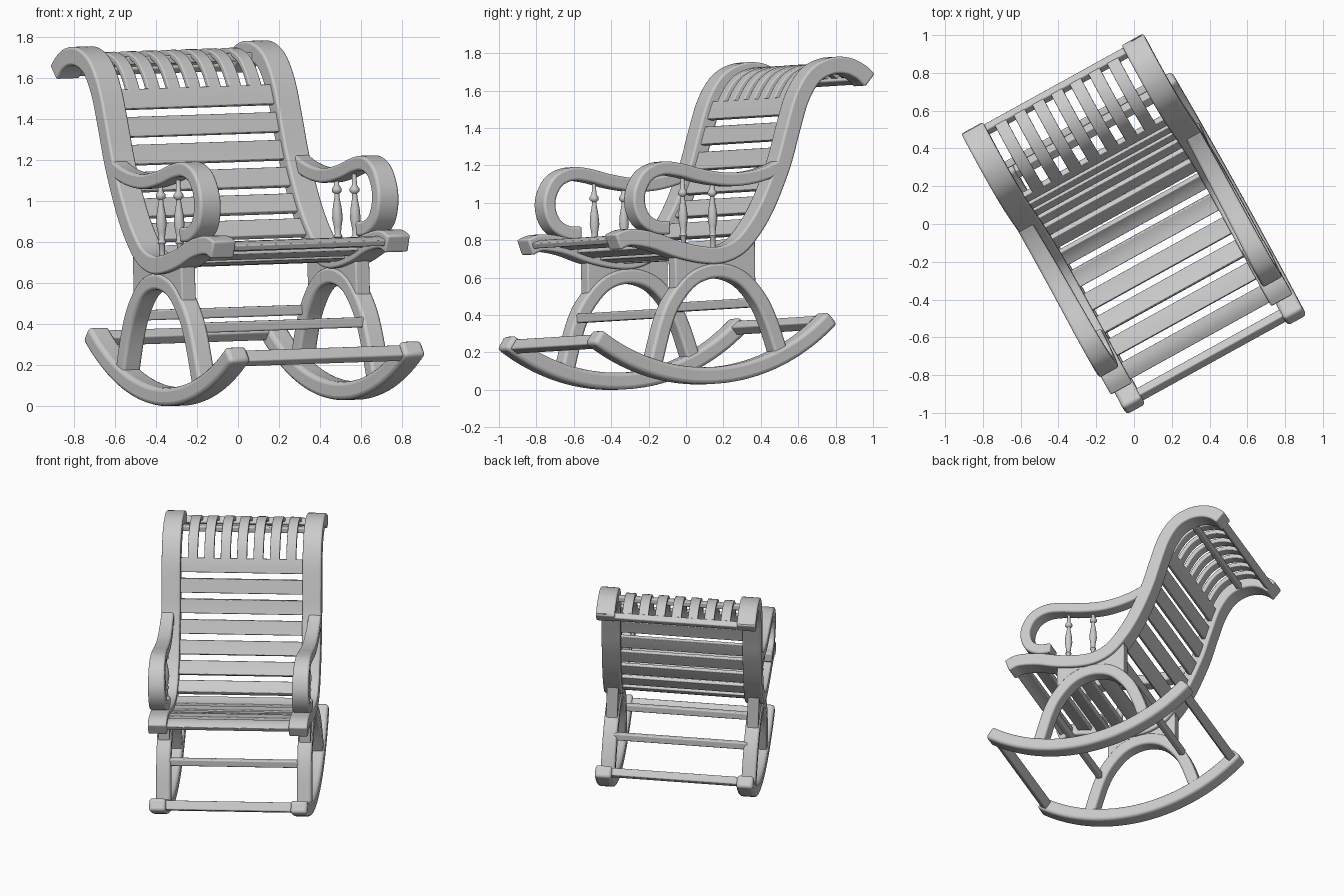
import bpy, bmesh, math
from mathutils import Vector, Matrix

if "Cube" in bpy.data.objects:
    bpy.data.objects.remove(bpy.data.objects["Cube"])

# chair frame: s = across, v = toward the back, z = up; turned and slightly rolled
PIVOT = Vector((0, 0, 1.0))
PLACE = (Matrix.Rotation(math.radians(28.9), 4, 'Z') @ Matrix.Translation(PIVOT)
         @ Matrix.Rotation(-0.03, 4, 'Y') @ Matrix.Translation(-PIVOT))


def finish(bm, name, bevel=0.0, angle=40):
    bmesh.ops.recalc_face_normals(bm, faces=bm.faces)
    bm.transform(PLACE)
    me = bpy.data.meshes.new(name)
    bm.to_mesh(me)
    bm.free()
    ob = bpy.data.objects.new(name, me)
    bpy.context.collection.objects.link(ob)
    bpy.ops.object.select_all(action='DESELECT')
    ob.select_set(True)
    bpy.context.view_layer.objects.active = ob
    if bevel:
        b = ob.modifiers.new("rounded_edges", 'BEVEL')
        b.width, b.segments, b.limit_method = bevel, 3, 'ANGLE'
        b.angle_limit = math.radians(50)
    bpy.ops.object.shade_smooth_by_angle(angle=math.radians(angle))
    return ob


def smooth(points, n=6):
    """Catmull-Rom curve through (v, z) points."""
    p = [Vector(q) for q in points]
    p = [2 * p[0] - p[1]] + p + [2 * p[-1] - p[-2]]
    out = []
    for a, b, c, d in zip(p, p[1:], p[2:], p[3:]):
        for k in range(n):
            t = k / n
            out.append(0.5 * (2 * b + (c - a) * t + (2 * a - 5 * b + 4 * c - d) * t * t
                              + (3 * b - a - 3 * c + d) * t ** 3))
    return out + [p[-2]]


def ribbon(name, path, s0, s1, thick, bevel=0.0, s0_end=None, s1_end=None):
    """Rectangular section swept along a (v, z) path, from s0 to s1 across."""
    bm = bmesh.new()
    rings = []
    n = len(path)
    for i, p in enumerate(path):
        t = (path[min(i + 1, n - 1)] - path[max(i - 1, 0)]).normalized()
        off = Vector((-t.y, t.x)) * thick / 2
        f = i / (n - 1)
        a = s0 + f * ((s0 if s0_end is None else s0_end) - s0)
        b = s1 + f * ((s1 if s1_end is None else s1_end) - s1)
        rings.append([bm.verts.new((s, *(p + k * off)))
                      for s, k in ((a, 1), (b, 1), (b, -1), (a, -1))])
    for r, q in zip(rings, rings[1:]):
        for j in range(4):
            bm.faces.new((r[j], r[(j + 1) % 4], q[(j + 1) % 4], q[j]))
    bm.faces.new(rings[0])
    bm.faces.new(rings[-1])
    return finish(bm, name, bevel)


def bar(name, v, z, depth, height, tilt, half=0.46):
    d = Vector((math.cos(tilt), math.sin(tilt))) * depth / 2
    c = Vector((v, z))
    return ribbon(name, [c - d, c + d], -half, half, height, 0.008)


def plate(name, outline, s0, s1):
    bm = bmesh.new()
    face = bm.faces.new([bm.verts.new((s0, v, z)) for v, z in outline])
    ext = bmesh.ops.extrude_face_region(bm, geom=[face])['geom']
    bmesh.ops.translate(bm, vec=(s1 - s0, 0, 0),
                        verts=[g for g in ext if isinstance(g, bmesh.types.BMVert)])
    return finish(bm, name, 0.008)


def turned(name, s, v, profile, n=16):
    bm = bmesh.new()
    rings = [[bm.verts.new((s + r * math.cos(2 * math.pi * k / n),
                            v + r * math.sin(2 * math.pi * k / n), z)) for k in range(n)]
             for r, z in profile]
    for a, b in zip(rings, rings[1:]):
        for k in range(n):
            bm.faces.new((a[k], a[(k + 1) % n], b[(k + 1) % n], b[k]))
    bm.faces.new(rings[0])
    bm.faces.new(rings[-1])
    return finish(bm, name, 0, 50)


# side curves
rail = smooth([(-.72, .775), (-.64, .80), (-.5, .782), (-.35, .735), (-.2, .706), (-.08, .708),
               (.03, .755), (.12, .85), (.19, .955), (.25, 1.075), (.31, 1.22), (.36, 1.38),
               (.42, 1.55), (.50, 1.665), (.60, 1.715), (.70, 1.717), (.78, 1.685), (.835, 1.64)])
arm = smooth([(.31, 1.19), (.2, 1.145), (.08, 1.117), (-.05, 1.11), (-.2, 1.13), (-.33, 1.16),
              (-.44, 1.168), (-.53, 1.13), (-.58, 1.05), (-.585, .97), (-.55, .895),
              (-.48, .855), (-.40, .85)])
arch = smooth([(-.49, .12), (-.42, .35), (-.35, .48), (-.24, .585), (-.1, .622),
               (.04, .585), (.15, .48), (.22, .35), (.29, .15)])
rocker = [Vector((-.19 + 1.13 * math.sin(a), 1.19 - 1.13 * math.cos(a)))
          for a in (math.radians(-35.5 + 79 * k / 40) for k in range(41))]
spindle = [(.014, .73), (.014, .80), (.022, .81), (.015, .825), (.019, .86), (.026, .90),
           (.022, .95), (.013, 1.0), (.012, 1.02), (.024, 1.03), (.024, 1.045),
           (.013, 1.06), (.010, 1.12)]

# matching left and right sides
for k, side in ((-1, "left"), (1, "right")):
    ribbon(side + "_rail", rail, .42 * k, .55 * k, .09, .02)
    ribbon(side + "_rocker", rocker, .43 * k, .545 * k, .09, .02)
    ribbon(side + "_arch_leg", arch, .435 * k, .535 * k, .08, .015)
    ribbon(side + "_arm", arm, .465 * k, .55 * k, .072, .018, .425 * k, .555 * k)
    plate(side + "_support_plate",
          [(-.36, .75), (-.36, .50), (-.24, .585), (-.1, .622), (.04, .585), (.13, .50),
           (.13, .82), (.03, .755), (-.08, .708), (-.2, .706)], .445 * k, .525 * k)
    for i, v in enumerate((-.29, -.11)):
        turned(f"{side}_spindle_{i + 1}", .49 * k, v, spindle)

# horizontal slats follow the rail curve
length = [0.0]
for a, b in zip(rail, rail[1:]):
    length.append(length[-1] + (b - a).length)


def at(d):
    for i in range(len(rail) - 1):
        if length[i + 1] >= d:
            return rail[i].lerp(rail[i + 1], (d - length[i]) / (length[i + 1] - length[i]))
    return rail[-1]


top = next(l for l, p in zip(length, rail) if p.y > 1.54)
count = 12
for i in range(count):
    c = 0.065 + (top - 0.05 - 0.065) * i / (count - 1)
    ribbon(f"slat_{i + 1}", [at(c + 0.1 * (j / 4 - .5)) for j in range(5)],
           -.46, .46, .03, .005)

# curved headrest slats
head = [at(top - 0.06 + (length[-1] - 0.02 - top + 0.06) * j / 20) for j in range(21)]
for i in range(7):
    s = (i - 3) * .113
    ribbon(f"headrest_slat_{i + 1}", head, s - .034, s + .034, .03, .006)

# cross bars
bar("headrest_end_bar", .815, 1.65, .045, .05, -.7)
bar("headrest_middle_bar", .60, 1.69, .04, .04, 0)
bar("front_rocker_bar", -.805, .245, .05, .065, -.6)
bar("back_rocker_bar", .545, .345, .06, .055, .7)
bar("front_leg_bar", -.415, .395, .04, .05, 0)
bar("back_leg_bar", .19, .455, .04, .05, 0)
